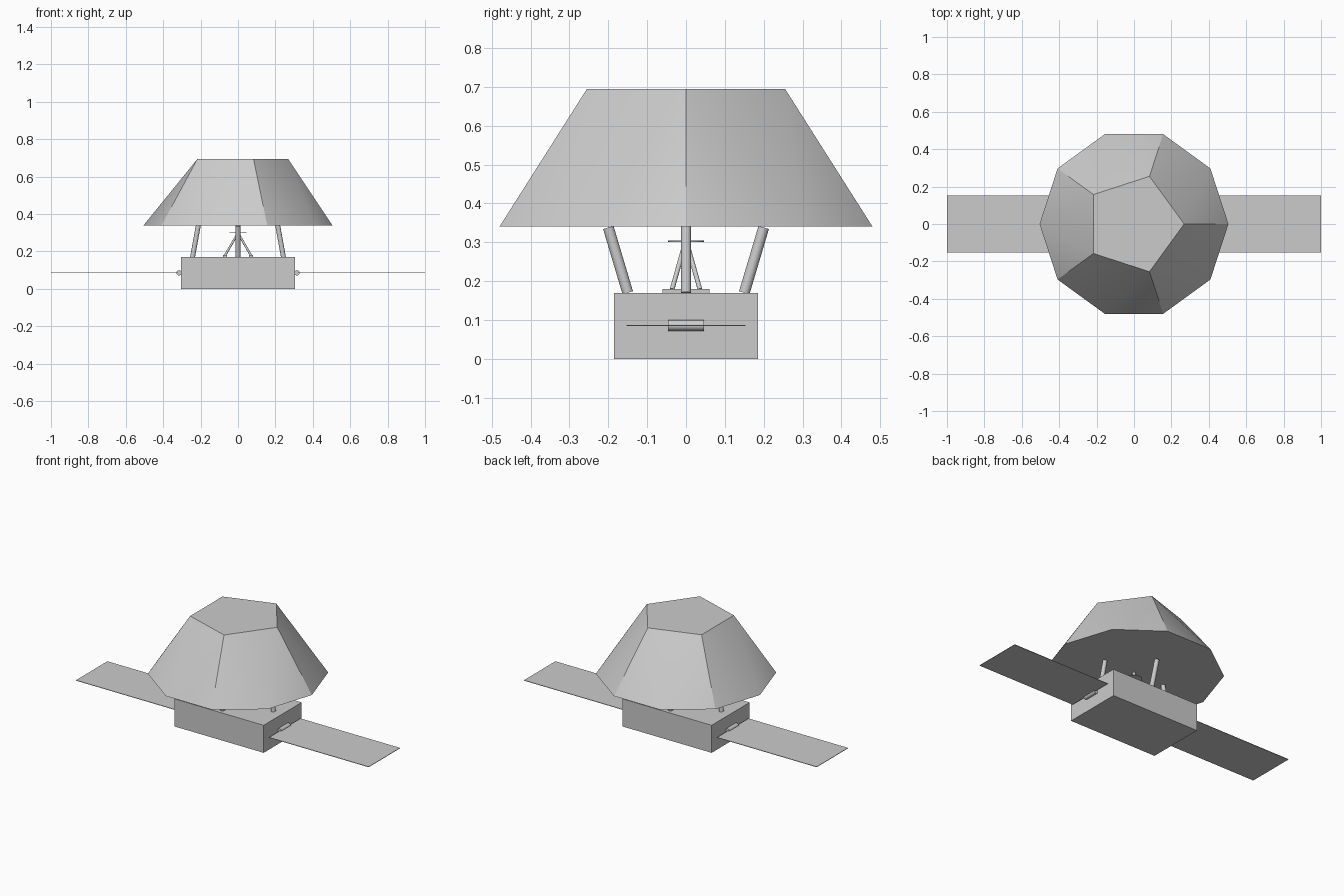
import bpy, bmesh, math
from mathutils import Vector

cube = bpy.data.objects.get("Cube")
if cube:
    bpy.data.objects.remove(cube, do_unlink=True)

grey = bpy.data.materials.new("plain grey")
grey.use_nodes = True
COLOUR = (0.6, 0.6, 0.6, 1)
grey.diffuse_color = COLOUR
grey.node_tree.nodes["Principled BSDF"].inputs["Base Color"].default_value = COLOUR


def finish(name, bm, smooth_angle=None):
    bmesh.ops.recalc_face_normals(bm, faces=bm.faces)
    mesh = bpy.data.meshes.new(name)
    bm.to_mesh(mesh)
    bm.free()
    mesh.materials.append(grey)
    obj = bpy.data.objects.new(name, mesh)
    bpy.context.collection.objects.link(obj)
    if smooth_angle:
        bpy.ops.object.select_all(action='DESELECT')
        obj.select_set(True)
        bpy.context.view_layer.objects.active = obj
        bpy.ops.object.shade_smooth_by_angle(angle=math.radians(smooth_angle))
    return obj


def box(name, centre, size):
    bm = bmesh.new()
    bmesh.ops.create_cube(bm, size=1)
    bmesh.ops.scale(bm, vec=size, verts=bm.verts)
    bmesh.ops.translate(bm, vec=centre, verts=bm.verts)
    return finish(name, bm)


def rod(name, start, end, radius, sides=20):
    start, end = Vector(start), Vector(end)
    axis = end - start
    bm = bmesh.new()
    bmesh.ops.create_cone(bm, cap_ends=True, segments=sides, radius1=radius,
                          radius2=radius, depth=axis.length)
    bmesh.ops.rotate(bm, verts=bm.verts, cent=(0, 0, 0),
                     matrix=axis.to_track_quat('Z', 'Y').to_matrix())
    bmesh.ops.translate(bm, vec=(start + end) / 2, verts=bm.verts)
    return finish(name, bm, 40)


# Faceted canopy: five-sided top, ten-sided closed rim
def ring(bm, sides, radius, z):
    return [bm.verts.new((radius * math.cos(i * math.tau / sides),
                          radius * math.sin(i * math.tau / sides), z))
            for i in range(sides)]


bm = bmesh.new()
top = ring(bm, 5, 0.268, 0.695)
rim = ring(bm, 10, 0.505, 0.34)
bm.faces.new(top)
bm.faces.new(rim[::-1])
for i in range(5):
    a, b = top[i], top[(i + 1) % 5]
    low, mid, high = rim[2 * i], rim[2 * i + 1], rim[(2 * i + 2) % 10]
    for tri in ((a, mid, b), (a, low, mid), (b, mid, high)):
        bm.faces.new(tri)
finish("canopy", bm, 25)

# Body
box("body", (0, 0, 0.085), (0.61, 0.37, 0.17))

# Wing panels, hinges and side struts
for side, s in (("left", 1), ("right", -1)):
    box(side + "_panel", (s * 0.66, 0, 0.086), (0.68, 0.306, 0.003))
    rod(side + "_hinge", (s * 0.315, -0.046, 0.086), (s * 0.315, 0.046, 0.086), 0.014)
    rod(side + "_strut", (s * 0.243, 0, 0.17), (s * 0.212, 0, 0.34), 0.013)

    # Mast foot and its two legs
    box(side + "_mast_foot", (s * 0.07, 0, 0.175), (0.02, 0.12, 0.01))
    for end, e in (("front", -1), ("back", 1)):
        rod(f"{side}_{end}_mast_leg", (s * 0.07, e * 0.036, 0.178),
            (s * 0.004, e * 0.004, 0.292), 0.006, 12)

# Front and back struts
for end, e in (("front", -1), ("back", 1)):
    rod(end + "_strut", (0, e * 0.15, 0.17), (0, e * 0.2, 0.338), 0.014)

# Centre mast and thin disc
rod("mast", (0, 0, 0.28), (0, 0, 0.34), 0.01)
rod("mast_disc", (0, 0, 0.301), (0, 0, 0.304), 0.046, 24)
